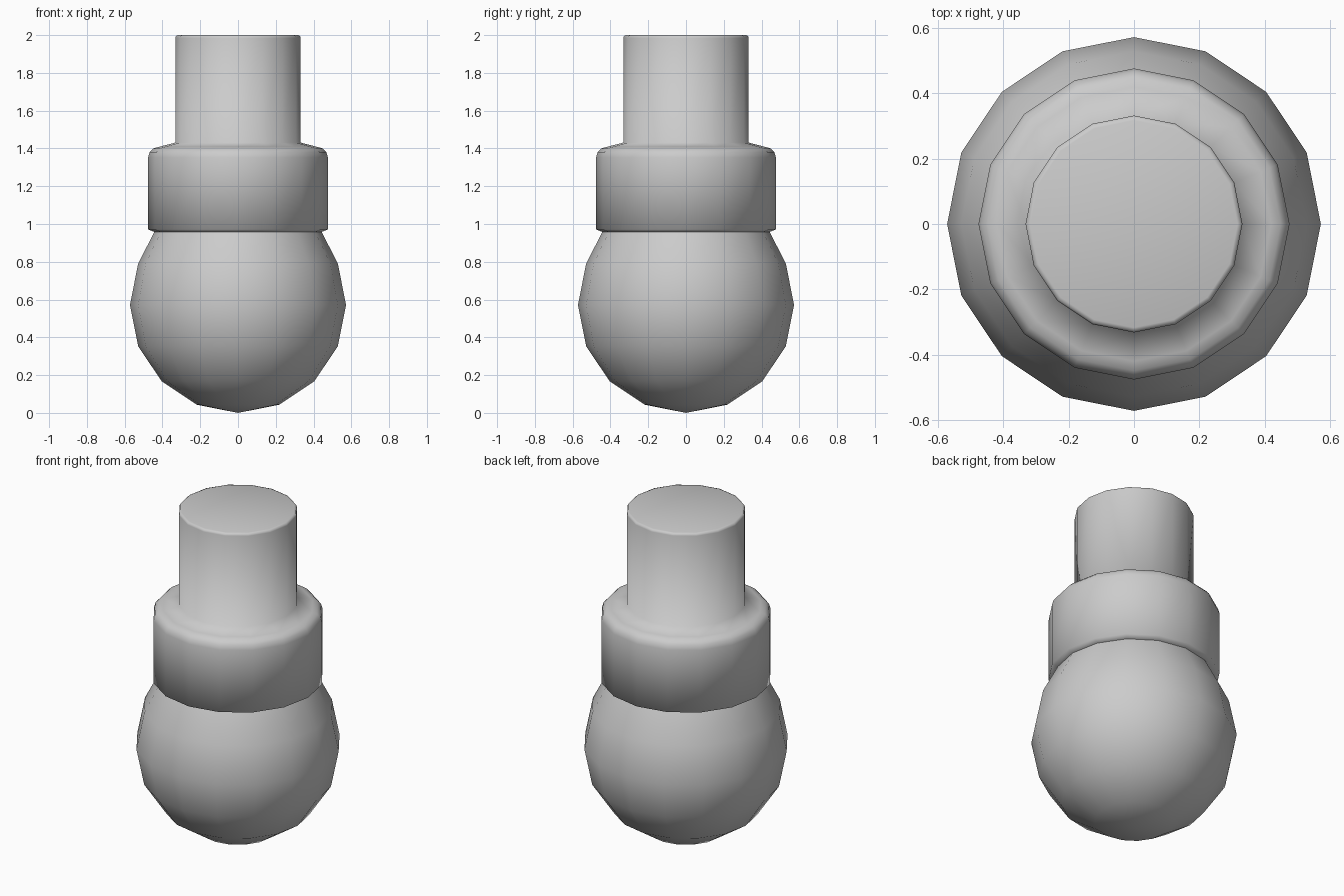
import bpy, bmesh
from math import cos, sin, pi, radians

if "Cube" in bpy.data.objects:
    bpy.data.objects.remove(bpy.data.objects["Cube"])

SIDES = 16


def lathe(name, profile, angle):
    """Revolve (radius, z) points; radius 0 closes to a pole."""
    bm = bmesh.new()
    rings = []
    for r, z in profile:
        if r == 0:
            rings.append([bm.verts.new((0, 0, z))] * SIDES)
        else:
            rings.append([bm.verts.new((r * cos(2 * pi * i / SIDES), r * sin(2 * pi * i / SIDES), z))
                          for i in range(SIDES)])
    for a, b in zip(rings, rings[1:]):
        for i in range(SIDES):
            j = (i + 1) % SIDES
            bm.faces.new(list(dict.fromkeys((a[i], a[j], b[j], b[i]))))
    bmesh.ops.recalc_face_normals(bm, faces=bm.faces)
    mesh = bpy.data.meshes.new(name)
    bm.to_mesh(mesh)
    bm.free()
    obj = bpy.data.objects.new(name, mesh)
    bpy.context.collection.objects.link(obj)
    bpy.ops.object.select_all(action='DESELECT')
    obj.select_set(True)
    bpy.context.view_layer.objects.active = obj
    bpy.ops.object.shade_smooth_by_angle(angle=radians(angle))
    return obj


# Ball: lower rings of a sphere, then the neck under the collar
R = 0.572
ball = [(0, 0)] + [(R * sin(pi * k / 8), R - R * cos(pi * k / 8)) for k in range(1, 6)]
ball += [(0.443, 0.958)]

# Collar: sharp lower rim, rounded shoulder and a shallow slope up to the shaft
collar = [(0.476, 0.971), (0.476, 1.352), (0.468, 1.38), (0.449, 1.4), (0.42, 1.408), (0.332, 1.431)]

# Shaft: straight post with a small bevel and a flat cap
shaft = [(0.332, 1.985), (0.328, 1.996), (0.317, 2.0), (0, 2.0)]

lathe("ball_joint_post", ball + collar + shaft, 85)
